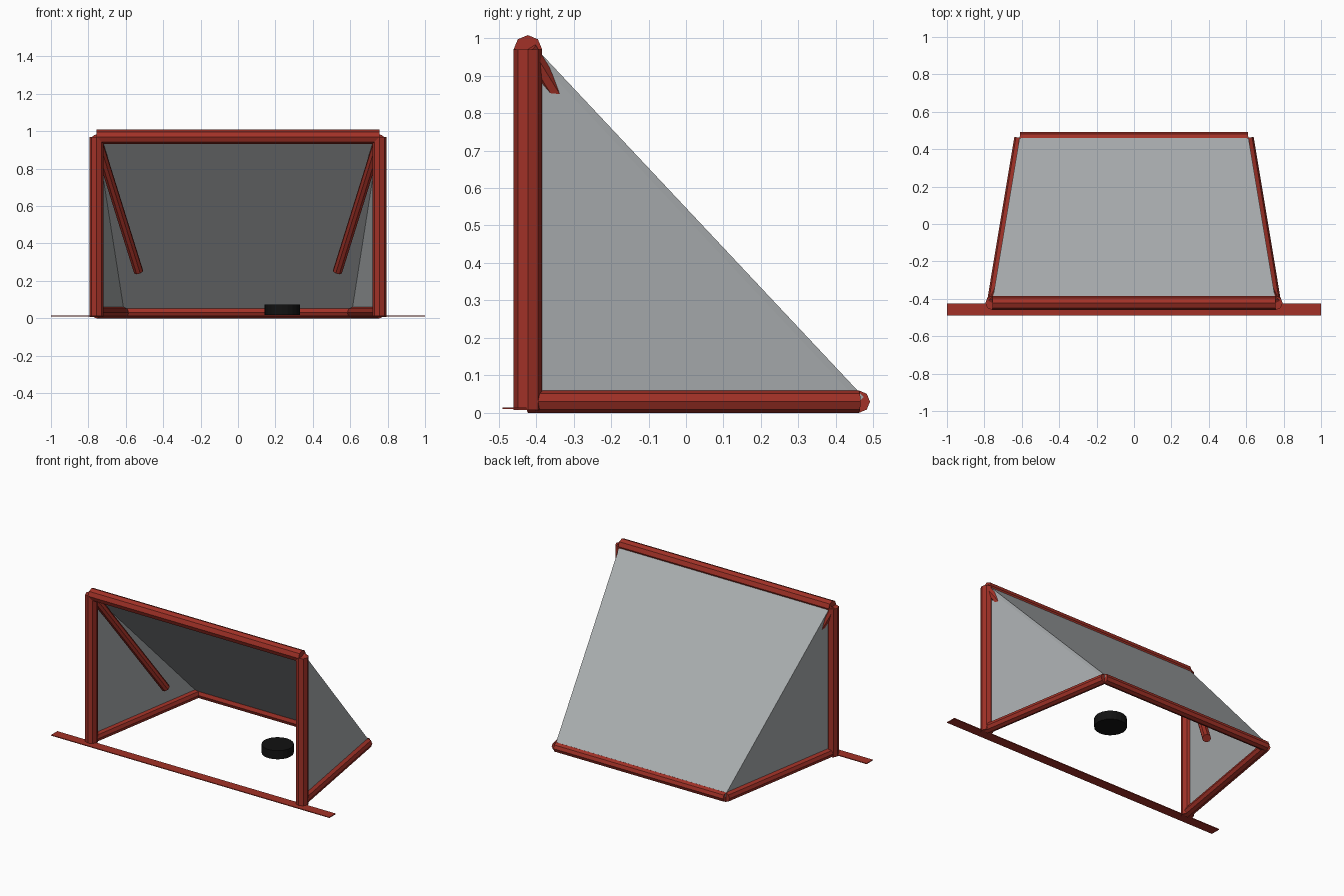
import bpy, bmesh
from mathutils import Vector, Matrix

if "Cube" in bpy.data.objects:
    bpy.data.objects.remove(bpy.data.objects["Cube"])


def material(name, colour):
    m = bpy.data.materials.new(name)
    m.diffuse_color = (*colour, 1)
    m.use_nodes = True
    m.node_tree.nodes["Principled BSDF"].inputs["Base Color"].default_value = m.diffuse_color
    return m


RED = material("red paint", (0.36, 0.031, 0.02))
GREY = material("grey net", (0.40, 0.42, 0.43))
BLACK = material("black rubber", (0.006, 0.006, 0.006))


def finish(name, bm, mat):
    bmesh.ops.recalc_face_normals(bm, faces=bm.faces)
    me = bpy.data.meshes.new(name)
    bm.to_mesh(me)
    bm.free()
    me.materials.append(mat)
    ob = bpy.data.objects.new(name, me)
    bpy.context.collection.objects.link(ob)
    return ob


def tube(name, a, b, r, mat=RED, sides=8):
    a, b = Vector(a), Vector(b)
    d = b - a
    bm = bmesh.new()
    bmesh.ops.create_cone(bm, cap_ends=True, segments=sides, radius1=r, radius2=r, depth=d.length,
                          matrix=Matrix.Translation((a + b) / 2) @ d.to_track_quat('Z', 'Y').to_matrix().to_4x4())
    return finish(name, bm, mat)


def slab(name, points, offset, mat):
    bm = bmesh.new()
    face = bm.faces.new([bm.verts.new(p) for p in points])
    ext = bmesh.ops.extrude_face_region(bm, geom=[face], use_keep_orig=True)
    moved = [g for g in ext["geom"] if isinstance(g, bmesh.types.BMVert)]
    bmesh.ops.translate(bm, verts=moved, vec=offset)
    return finish(name, bm, mat)


FX, FY, TOP = 0.757, -0.422, 0.97   # front post axis and crossbar height
BX, BY, LOW = 0.61, 0.461, 0.03     # rear corner and base bar height

# Frame and side nets, mirrored
for s, side in ((-1, "left"), (1, "right")):
    tube(side + "_post", (s * FX, FY, 0.008), (s * FX, FY, TOP), 0.038)
    tube(side + "_base_bar", (s * FX, FY, LOW), (s * BX, BY, LOW), 0.03)
    tube(side + "_brace", (s * FX, FY, TOP), (s * 0.532, 0.02, 0.25), 0.026)
    slab(side + "_net", [(s * FX, FY, TOP), (s * FX, FY, LOW), (s * BX, BY, LOW)],
         (-s * 0.002, 0, 0), GREY)

# Crossbar and rear base bar
tube("crossbar", (-FX, FY, TOP), (FX, FY, TOP), 0.038)
tube("rear_base_bar", (-BX, BY, LOW), (BX, BY, LOW), 0.03)

# Sloping back net
normal = Vector((0, TOP - LOW, BY - FY)).normalized()
slab("back_net", [(-FX, FY, TOP), (FX, FY, TOP), (BX, BY, LOW), (-BX, BY, LOW)], normal * 0.018, GREY)

# Goal line strip
slab("goal_line", [(-1, -0.49, 0.01), (1, -0.49, 0.01), (1, -0.426, 0.01), (-1, -0.426, 0.01)],
     (0, 0, 0.005), RED)

# Puck
tube("puck", (0.236, 0.07, 0.017), (0.236, 0.07, 0.073), 0.095, BLACK, 20)
